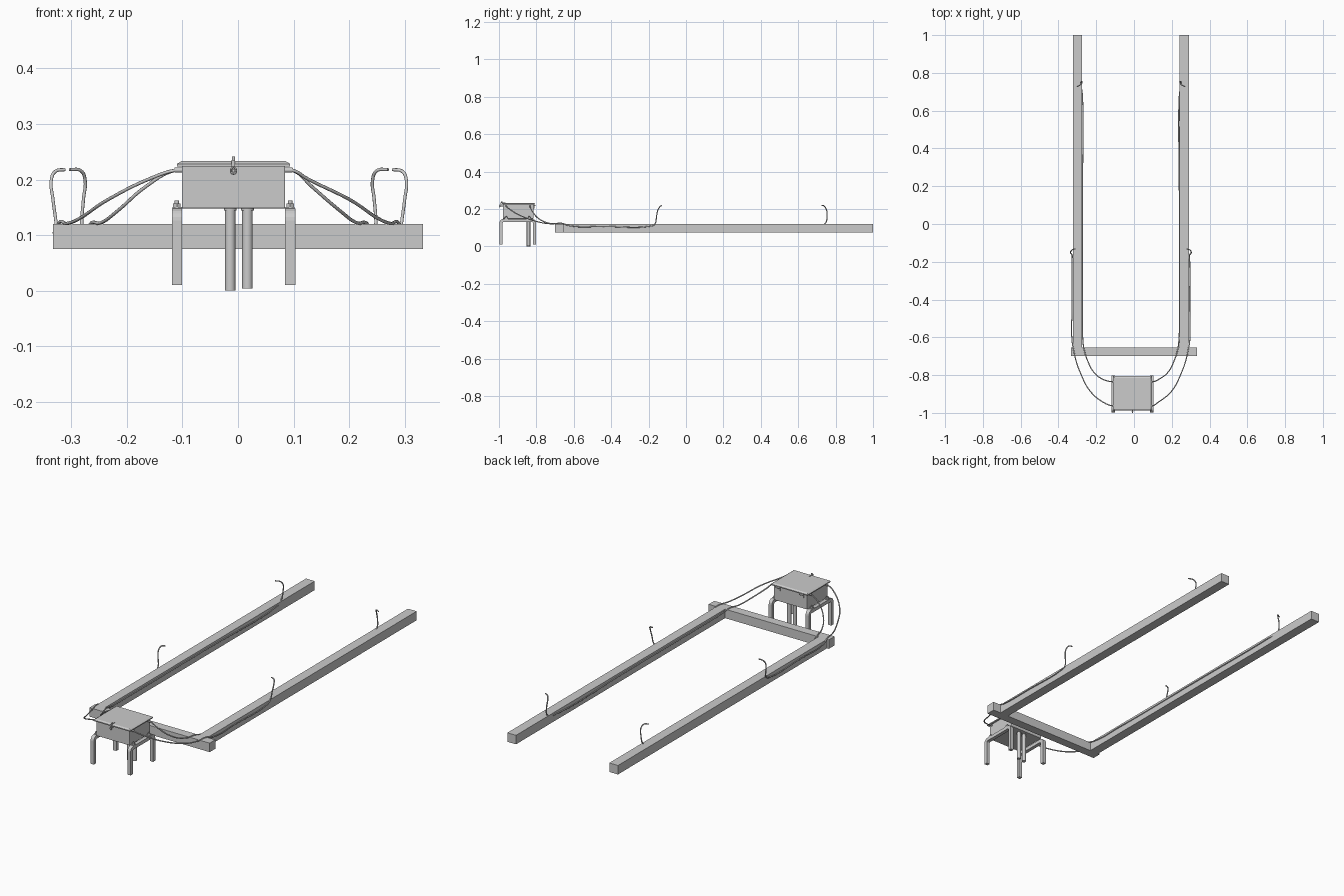
import bpy, bmesh, math
from mathutils import Vector

if "Cube" in bpy.data.objects:
    bpy.data.objects.remove(bpy.data.objects["Cube"])

BOX_C = -0.008      # centre line of the junction box
RAIL_C = -0.0165    # centre line of the two long rails


def mesh_object(name, bm):
    bmesh.ops.recalc_face_normals(bm, faces=bm.faces)
    me = bpy.data.meshes.new(name)
    bm.to_mesh(me)
    bm.free()
    ob = bpy.data.objects.new(name, me)
    bpy.context.collection.objects.link(ob)
    return ob


def block(name, x0, x1, y0, y1, z0, z1, top_inset=0.0, bevel=0.0):
    bm = bmesh.new()
    bmesh.ops.create_cube(bm, size=1)
    for v in bm.verts:
        t = top_inset if v.co.z > 0 else 0
        sx, sy = math.copysign(1, v.co.x), math.copysign(1, v.co.y)
        v.co = Vector((x1 if sx > 0 else x0, y1 if sy > 0 else y0,
                       z1 if v.co.z > 0 else z0)) - Vector((sx * t, sy * t, 0))
    ob = mesh_object(name, bm)
    if bevel:
        m = ob.modifiers.new("edge", 'BEVEL')
        m.width, m.segments = bevel, 2
    return ob


def rod(name, a, b, r, sides=16, smooth=True):
    a, b = Vector(a), Vector(b)
    d = b - a
    bm = bmesh.new()
    bmesh.ops.create_cone(bm, cap_ends=True, segments=sides, radius1=r, radius2=r, depth=d.length)
    q = Vector((0, 0, 1)).rotation_difference(d)
    for v in bm.verts:
        v.co = q @ v.co + (a + b) / 2
    if smooth:
        for f in bm.faces:
            f.smooth = len(f.verts) == 4
        for e in bm.edges:
            e.smooth = all(len(f.verts) == 4 for f in e.link_faces)
    return mesh_object(name, bm)


def cable(name, pts, r=0.003):
    cu = bpy.data.curves.new(name, 'CURVE')
    cu.dimensions = '3D'
    cu.bevel_depth, cu.bevel_resolution = r, 2
    cu.resolution_u, cu.use_fill_caps = 6, True
    s = cu.splines.new('BEZIER')
    s.bezier_points.add(len(pts) - 1)
    for bp, p in zip(s.bezier_points, pts):
        bp.co = p
        bp.handle_left_type = bp.handle_right_type = 'AUTO'
    ob = bpy.data.objects.new(name, cu)
    bpy.context.collection.objects.link(ob)


def leg_frame(name, x):
    # bent bar: down at the front, under the box, down at the back
    y0, y1, zt, t, w = -0.997, -0.802, 0.148, 0.017, 0.009
    def arch(inset, r):
        a, b, top = y0 + inset, y1 - inset, zt - inset
        pts = [(a, 0.01)]
        for cy, start in ((a + r, 180), (b - r, 90)):
            for i in range(6):
                ang = math.radians(start - 18 * i)
                pts.append((cy + r * math.cos(ang), top - r + r * math.sin(ang)))
        return pts + [(b, 0.01)]
    outer, inner = arch(0, 0.022), arch(t, 0.006)
    bm = bmesh.new()
    rings = [[bm.verts.new((x + dx, y, z)) for dx, (y, z) in
              ((-w, o), (w, o), (w, i), (-w, i))] for o, i in zip(outer, inner)]
    for p, q in zip(rings, rings[1:]):
        for k in range(4):
            bm.faces.new((p[k], p[(k + 1) % 4], q[(k + 1) % 4], q[k]))
    bm.faces.new(rings[0])
    bm.faces.new(rings[-1])
    mesh_object(name, bm)


# ground rails
block("cross_rail", -0.333, 0.333, -0.70, -0.655, 0.075, 0.12)
for side, s in (("left", -1), ("right", 1)):
    c = RAIL_C + s * 0.2825
    block(side + "_long_rail", c - 0.024, c + 0.024, -0.655, 1.0, 0.075, 0.12)

# junction box and lid
block("box_body", -0.101, 0.085, -0.979, -0.815, 0.148, 0.225, bevel=0.002)
block("lid_rim", -0.110, 0.094, -0.988, -0.806, 0.223, 0.228)
block("lid_top", -0.110, 0.094, -0.988, -0.806, 0.228, 0.233, top_inset=0.008)

# hinges on the back
for i, x in enumerate((-0.073, 0.057)):
    rod(f"hinge_pin_{i}", (x - 0.011, -0.808, 0.219), (x + 0.011, -0.808, 0.219), 0.004, 12)
    block(f"hinge_leaf_{i}", x - 0.01, x + 0.01, -0.815, -0.81, 0.203, 0.22)

# latch on the front: strap over the lid, hanging tongue, eye and knob
block("latch_strap", -0.0115, -0.0055, -0.993, -0.965, 0.232, 0.2355)
block("latch_tongue", -0.0115, -0.0055, -0.993, -0.9895, 0.212, 0.234)
rod("latch_knob", (BOX_C, -0.985, 0.233), (BOX_C, -0.985, 0.241), 0.003, 12)
rod("latch_pin", (BOX_C, -0.978, 0.216), (BOX_C, -1.0, 0.216), 0.003, 12)
cable("latch_eye", [(BOX_C + 0.005 * math.cos(a), -0.995, 0.216 + 0.006 * math.sin(a))
                    for a in [math.tau * i / 8 for i in range(9)]], 0.0015)

# pipes from the box down to the ground
for i, (x, z) in enumerate(((-0.014, 0.0), (0.017, 0.004))):
    rod(f"ground_pipe_{i}", (x, -0.842, z), (x, -0.842, 0.15), 0.0095, 20)
    rod(f"pipe_collar_{i}", (x, -0.842, 0.144), (x, -0.842, 0.149), 0.0115, 20)

# cable paths on the left side: first two points follow the box, the rest the rails
outer_path = [(-0.098, -0.962, 0.217), (-0.116, -0.962, 0.216), (-0.155, -0.948, 0.203),
              (-0.232, -0.885, 0.165), (-0.285, -0.785, 0.13), (-0.308, -0.72, 0.121),
              (-0.320, -0.665, 0.124), (-0.328, -0.62, 0.110), (-0.328, -0.44, 0.107),
              (-0.328, -0.20, 0.107), (-0.327, -0.168, 0.118), (-0.333, -0.157, 0.165),
              (-0.336, -0.149, 0.198), (-0.328, -0.137, 0.215), (-0.311, -0.132, 0.218)]
inner_path = [(-0.098, -0.835, 0.217), (-0.116, -0.835, 0.216), (-0.165, -0.822, 0.188),
              (-0.215, -0.782, 0.145), (-0.247, -0.72, 0.122), (-0.262, -0.675, 0.123),
              (-0.270, -0.625, 0.112), (-0.273, -0.44, 0.108), (-0.273, 0.15, 0.108),
              (-0.273, 0.68, 0.108), (-0.281, 0.742, 0.12), (-0.278, 0.754, 0.165),
              (-0.275, 0.750, 0.198), (-0.283, 0.738, 0.216), (-0.303, 0.727, 0.218)]

for side, s in (("left", -1), ("right", 1)):
    for kind, path in (("outer", outer_path), ("inner", inner_path)):
        pts = path
        if s > 0:
            pts = [(2 * (BOX_C if i < 2 else RAIL_C) - x, y, z) for i, (x, y, z) in enumerate(path)]
        cable(f"{side}_{kind}_cable", pts)
        # gland where the cable leaves the box
        y = path[0][1]
        rod(f"{side}_{kind}_gland", (BOX_C + s * 0.09, y, 0.217), (BOX_C + s * 0.106, y, 0.217), 0.0045, 12)

    # legs with mounting lugs and bolts
    x = BOX_C + s * 0.102
    leg_frame(side + "_leg_frame", x)
    for i, y in enumerate((-0.962, -0.838)):
        block(f"{side}_lug_{i}", min(x + s * 0.008, BOX_C + s * 0.09), max(x + s * 0.008, BOX_C + s * 0.09),
              y - 0.009, y + 0.009, 0.148, 0.151)
        rod(f"{side}_nut_{i}", (x, y, 0.151), (x, y, 0.157), 0.0075, 6, False)
        rod(f"{side}_bolt_{i}", (x, y, 0.146), (x, y, 0.162), 0.004, 12)
